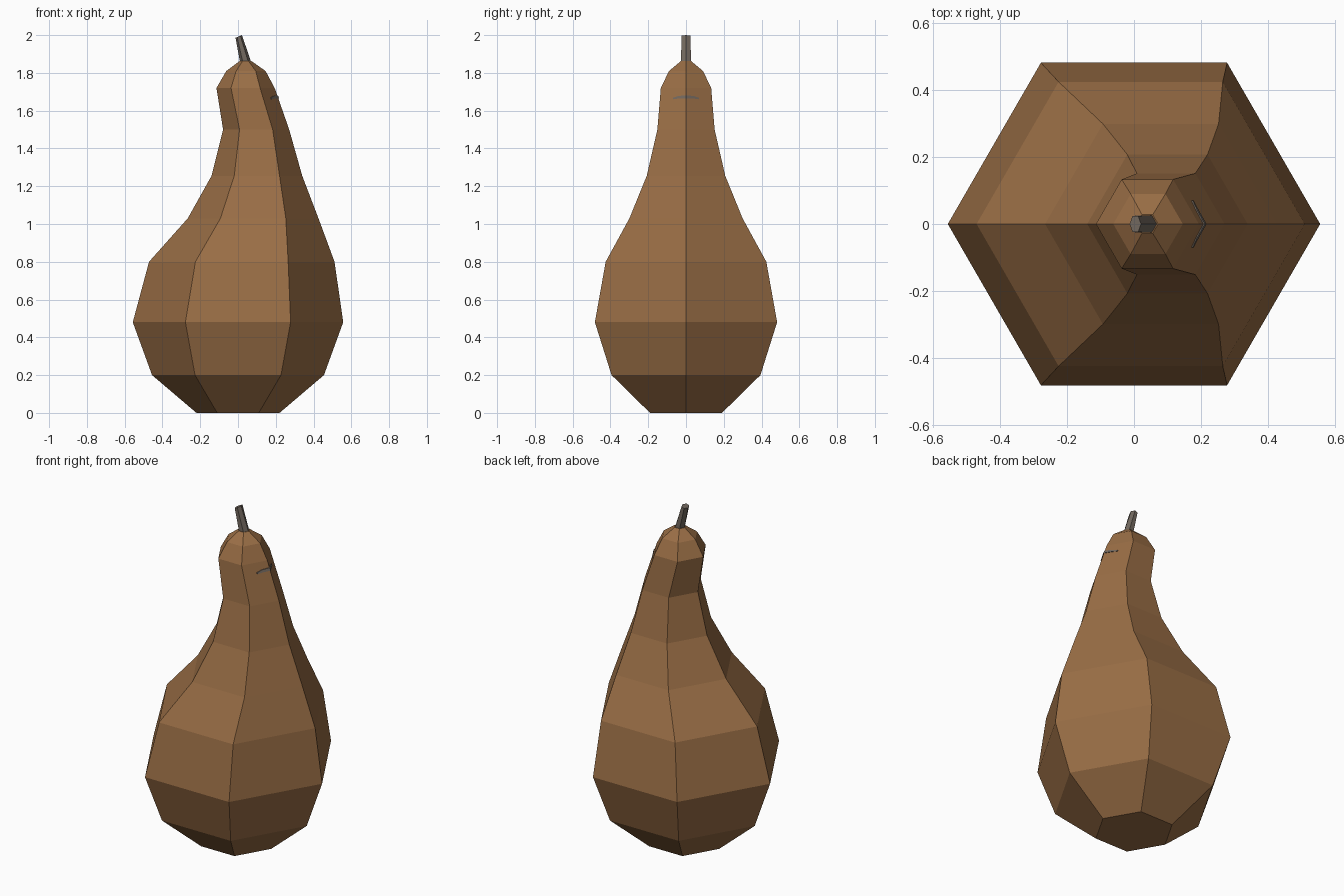
import bpy, bmesh, math

if "Cube" in bpy.data.objects:
    bpy.data.objects.remove(bpy.data.objects["Cube"])


def material(name, rgb):
    m = bpy.data.materials.new(name)
    m.diffuse_color = (*rgb, 1)
    m.use_nodes = True
    m.node_tree.nodes["Principled BSDF"].inputs["Base Color"].default_value = m.diffuse_color
    return m


def finish(name, bm, mat):
    bmesh.ops.recalc_face_normals(bm, faces=bm.faces)
    me = bpy.data.meshes.new(name)
    bm.to_mesh(me)
    bm.free()
    me.materials.append(mat)
    ob = bpy.data.objects.new(name, me)
    bpy.context.collection.objects.link(ob)
    return ob


def hex_loft(name, rings, mat):
    """Six-sided loft; each ring is (centre x, z, radius x, radius y, tilt)."""
    bm = bmesh.new()
    loops = []
    for cx, z, rx, ry, tilt in rings:
        loop = []
        for i in range(6):
            a = i * math.pi / 3
            loop.append(bm.verts.new((cx + rx * math.cos(a), ry * math.sin(a),
                                      z + tilt * math.cos(a))))
        loops.append(loop)
    for lo, hi in zip(loops, loops[1:]):
        for i in range(6):
            j = (i + 1) % 6
            bm.faces.new((lo[i], lo[j], hi[j], hi[i]))
    bm.faces.new(loops[0][::-1])
    bm.faces.new(loops[-1])
    return finish(name, bm, mat)


brown = material("gourd brown", (0.32, 0.155, 0.06))
grey = material("stem grey", (0.17, 0.14, 0.115))

# Gourd body: z, centre x, radius
profile = [(0, 0, .22), (.2, 0, .455), (.48, 0, .557), (.8, .02, .491),
           (1.03, .08, .346), (1.255, .1, .24), (1.5, .096, .175),
           (1.72, .04, .154), (1.81, .042, .104), (1.862, .04, .032)]
hex_loft("gourd_body", [(c, z, r, r, 0) for z, c, r in profile], brown)

# Leaning stem
hex_loft("stem", [(.042, 1.85, .03, .03, 0), (.004, 1.993, .017, .028, .007)], grey)

# Thin grey mark wrapped over the right ridge of the neck
bm = bmesh.new()
outline = [(0, 1.681), (.04, 1.678), (.07, 1.668), (.07, 1.660), (.04, 1.664), (0, 1.665)]
for side in (1, -1):
    pts = []
    for y, z in outline:
        x = .271 - (z - 1.5) * .077 / .22 - y * math.tan(math.radians(30)) + .004
        pts.append(bm.verts.new((x, y * side, z)))
    f = bm.faces.new(pts[::-side])
    # give the plate a slight thickness reaching into the neck
    ext = bmesh.ops.extrude_face_region(bm, geom=[f], use_keep_orig=True)
    for v in ext["geom"]:
        if isinstance(v, bmesh.types.BMVert):
            v.co.x -= .006
finish("neck_mark", bm, grey)
